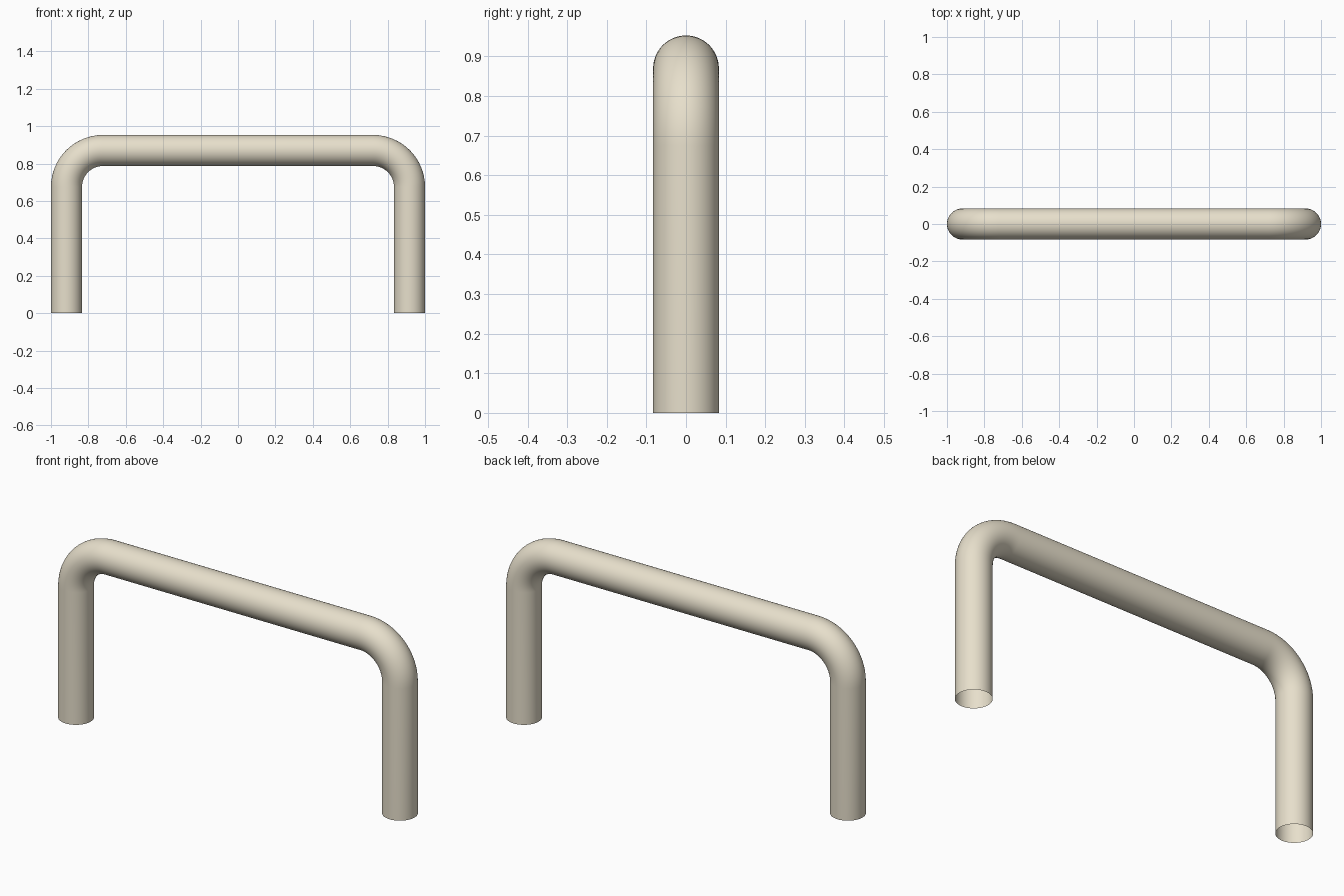
import bpy, bmesh
from math import sin, cos, pi

if "Cube" in bpy.data.objects:
    bpy.data.objects.remove(bpy.data.objects["Cube"])

R = 0.083            # tube radius
X, Z = 0.917, 0.87   # centreline of leg and of top bar
BEND = 0.195         # centreline bend radius
SIDES, STEPS = 64, 16

# Centreline stations: (x, z, tangent angle), left foot to right foot
path = [(-X, 0.0, pi / 2)]
for i in range(STEPS + 1):
    a = pi / 2 * i / STEPS
    path.append((-X + BEND - BEND * cos(a), Z - BEND + BEND * sin(a), pi / 2 - a))
path += [(-x, z, -t) for x, z, t in reversed(path)]

# Sweep a circle along the path, leaving the feet open
bm = bmesh.new()
rings = []
for x, z, t in path:
    ring = []
    for k in range(SIDES):
        a = 2 * pi * k / SIDES
        n = R * cos(a)
        ring.append(bm.verts.new((x - n * sin(t), R * sin(a), z + n * cos(t))))
    rings.append(ring)
for r0, r1 in zip(rings, rings[1:]):
    for k in range(SIDES):
        j = (k + 1) % SIDES
        f = bm.faces.new((r0[k], r0[j], r1[j], r1[k]))
        f.smooth = True

# Make normals point outward from the tube
bm.faces.ensure_lookup_table()
bm.normal_update()
f = bm.faces[0]
c = f.calc_center_median()
if f.normal.x * (c.x + X) + f.normal.y * c.y < 0:
    bmesh.ops.reverse_faces(bm, faces=bm.faces[:])

mesh = bpy.data.meshes.new("tube_handle")
bm.to_mesh(mesh)
bm.free()
handle = bpy.data.objects.new("tube_handle", mesh)
bpy.context.collection.objects.link(handle)

# Warm beige finish
mat = bpy.data.materials.new("beige")
mat.diffuse_color = (0.8, 0.74, 0.6, 1)
mat.use_nodes = True
mat.node_tree.nodes["Principled BSDF"].inputs["Base Color"].default_value = mat.diffuse_color
mesh.materials.append(mat)
